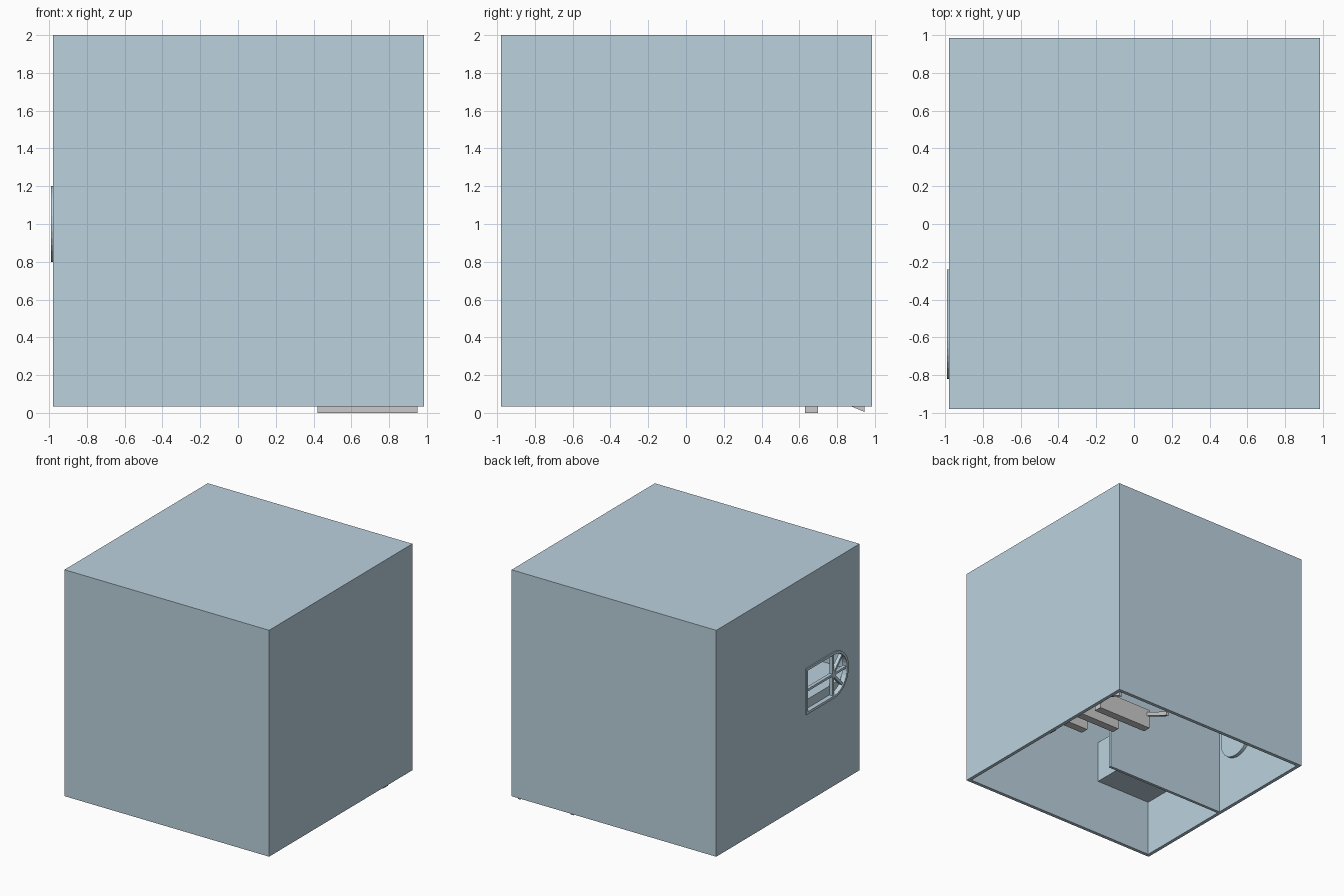
import bpy, bmesh, math
from mathutils import Vector

if "Cube" in bpy.data.objects:
    bpy.data.objects.remove(bpy.data.objects["Cube"])

blue = bpy.data.materials.new("wall_blue")
blue.diffuse_color = (0.50, 0.64, 0.73, 1)
blue.use_nodes = True
blue.node_tree.nodes["Principled BSDF"].inputs["Base Color"].default_value = blue.diffuse_color


def finish(name, bm, mat=None):
    bmesh.ops.recalc_face_normals(bm, faces=bm.faces)
    me = bpy.data.meshes.new(name)
    bm.to_mesh(me)
    bm.free()
    ob = bpy.data.objects.new(name, me)
    bpy.context.collection.objects.link(ob)
    if mat:
        me.materials.append(mat)
    return ob


def box(name, lo, hi, mat=None):
    bm = bmesh.new()
    bmesh.ops.create_cube(bm, size=1)
    for v in bm.verts:
        v.co = Vector([lo[i] + (v.co[i] + 0.5) * (hi[i] - lo[i]) for i in range(3)])
    return finish(name, bm, mat)


def prism(name, pts, x0, x1, mat=None):
    """Extrude a y,z outline along x."""
    bm = bmesh.new()
    f = bm.faces.new([bm.verts.new((x0, y, z)) for y, z in pts])
    r = bmesh.ops.extrude_face_region(bm, geom=[f])
    for g in r["geom"]:
        if isinstance(g, bmesh.types.BMVert):
            g.co.x = x1
    return finish(name, bm, mat)


def arch(r, length, n=16):
    """Rectangle with a half-round end; the round end points along -v."""
    pts = [(r, length), (-r, length)]
    return pts + [(-r * math.cos(math.pi * i / n), -r * math.sin(math.pi * i / n))
                  for i in range(n + 1)]


# room shell: closed top, open underneath
X0, X1, Y0, Y1, Z0, T = -0.98, 0.985, -0.98, 0.985, 0.035, 0.03
bm = bmesh.new()
bmesh.ops.create_cube(bm, size=1)
for v in bm.verts:
    v.co = ((X0, X1)[v.co.x > 0], (Y0, Y1)[v.co.y > 0], (Z0, 2.0)[v.co.z > 0])
bmesh.ops.recalc_face_normals(bm, faces=bm.faces)
shell = finish("room_shell", bm, blue)
hollow = box("hollow_cutter", (X0 + T, Y0 + T, -0.3), (X1 - T, Y1 - T, 2 - T))

# arched window lying on its side in the left wall
WY, WZ, R, L = -0.62, 1.0, 0.2, 0.38


def window_outline(inset):
    return [(WY + v, WZ + u) for u, v in arch(R - inset, L - inset)]


hole = prism("window_cutter", window_outline(0.005), -1.1, -0.9)
for cutter in (hollow, hole):
    m = shell.modifiers.new("cut", 'BOOLEAN')
    m.operation, m.solver, m.object = 'DIFFERENCE', 'EXACT', cutter
    cutter.hide_render = True
    cutter.hide_viewport = True

# window frame ring
bm = bmesh.new()
loops = []
for inset, x in ((0, -0.99), (0.022, -0.99), (0.022, -0.945), (0, -0.945)):
    loops.append([bm.verts.new((x, y, z)) for y, z in window_outline(inset)])
n = len(loops[0])
for k in range(4):
    a, b = loops[k], loops[(k + 1) % 4]
    for i in range(n):
        j = (i + 1) % n
        bm.faces.new((a[i], a[j], b[j], b[i]))
finish("window_frame", bm, blue)

# window bars: cross bars plus the fan in the round end
B = 0.01
box("window_bar_long", (-0.98, WY, WZ - B), (-0.95, WY + L - 0.01, WZ + B), blue)
box("window_bar_cross", (-0.98, WY - B, WZ - R + 0.01), (-0.95, WY + B, WZ + R - 0.01), blue)
for i, deg in enumerate((135, 180, 225)):
    d = Vector((math.cos(math.radians(deg)), math.sin(math.radians(deg))))
    p = Vector((-d.y, d.x)) * B
    c = Vector((WY, WZ))
    e = c + d * (R - 0.01)
    prism("window_fan_bar_%d" % i, [c + p, e + p, e - p, c - p], -0.98, -0.95, blue)

# inner partition and the raised corner unit
box("partition", (X0 + T, -0.06, Z0), (0.22, -0.035, 2 - T), blue)
box("corner_unit", (X0 + T, Y0 + T, 0.53), (-0.41, -0.06, 0.90), blue)

# round-ended panel on the inside of the left wall
prism("wall_panel", [(0.2 + u, 0.64 + v) for u, v in arch(0.18, 0.38)],
      X0 + T - 0.005, X0 + T + 0.03, blue)

# staircase climbing to the front along the right wall
for i in range(4):
    y, z = 0.63 - 0.4 * i, 0.17 * i
    box("stair_step_%d" % i, (0.42, y, z), (0.95, y + 0.07, z + 0.17))
for side, x in (("left", 0.42), ("right", 0.925)):
    rise = 0.42 * 1.5
    prism("stair_stringer_" + side,
          [(0.945, 0.005), (0.945, 0.04), (-0.555, 0.04 + rise), (-0.555, 0.005 + rise)],
          x, x + 0.025)
